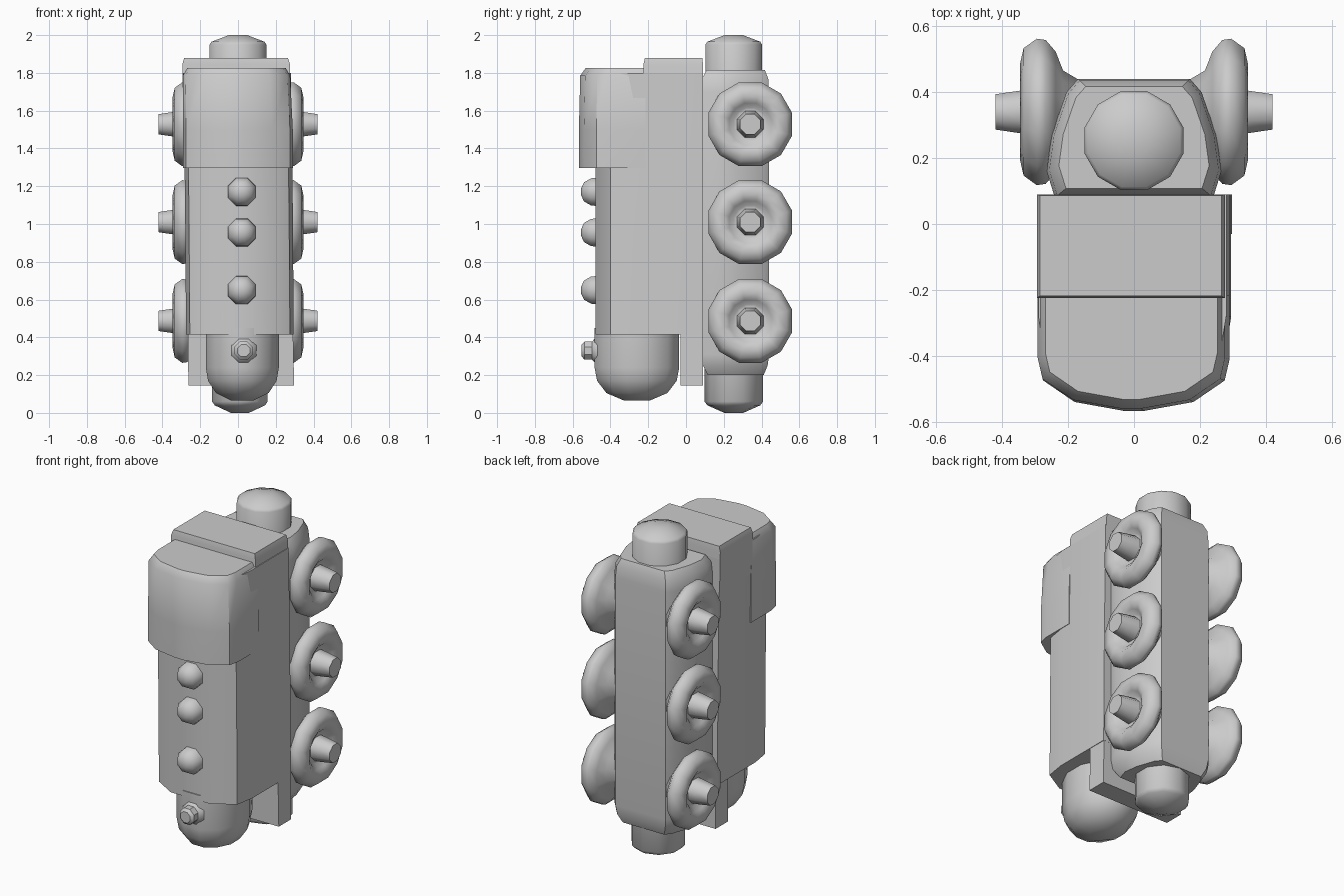
import bpy, bmesh, math
from mathutils import Vector

if "Cube" in bpy.data.objects:
    bpy.data.objects.remove(bpy.data.objects["Cube"])


def finish(name, bm, angle=38, bevel=0):
    bmesh.ops.remove_doubles(bm, verts=bm.verts, dist=1e-5)
    bmesh.ops.recalc_face_normals(bm, faces=bm.faces)
    me = bpy.data.meshes.new(name)
    bm.to_mesh(me)
    bm.free()
    me.shade_smooth()
    me.set_sharp_from_angle(angle=math.radians(angle))
    ob = bpy.data.objects.new(name, me)
    bpy.context.collection.objects.link(ob)
    if bevel:
        mod = ob.modifiers.new("soft_edges", 'BEVEL')
        mod.width, mod.segments = bevel, 2
        mod.limit_method, mod.angle_limit = 'ANGLE', math.radians(40)
    return ob


def skin(bm, rings):
    """Join equal-length vertex rings and cap both ends."""
    n = len(rings[0])
    for a, b in zip(rings, rings[1:]):
        for i in range(n):
            j = (i + 1) % n
            bm.faces.new((a[i], a[j], b[j], b[i]))
    bm.faces.new(rings[0][::-1])
    bm.faces.new(rings[-1])


def loft(name, half, levels, centre=(0, 0), bevel=0):
    """Mirrored half outline stacked at levels of (z, scale, x offset)."""
    outline = half + [(-x, y) for x, y in reversed(half)]
    cx, cy = centre
    bm = bmesh.new()
    skin(bm, [[bm.verts.new((cx + (x - cx) * s + dx, cy + (y - cy) * s, z))
               for x, y in outline] for z, s, dx in levels])
    return finish(name, bm, bevel=bevel)


def lathe(name, profile, origin, axis, sides, stretch=(1, 1), angle=42):
    """Turn (radius, distance) points round an axis direction."""
    d = Vector(axis)
    u = Vector((0, 1, 0)) if abs(d.x) > .5 else Vector((1, 0, 0))
    v = d.cross(u)
    bm = bmesh.new()
    rings = []
    for r, h in profile:
        rings.append([])
        for i in range(sides):
            t = math.tau * (i + .5) / sides
            rings[-1].append(bm.verts.new(
                Vector(origin) + d * h + u * (r * stretch[0] * math.cos(t))
                + v * (r * stretch[1] * math.sin(t))))
    skin(bm, rings)
    return finish(name, bm, angle)


# main casing, leaning very slightly sideways
loft("main_casing",
     [(.13, -.478), (.265, -.40), (.285, -.28), (.285, .09)],
     [(.415, 1, .01), (1.1, 1, .005), (1.80, 1, -.005)])

# raised rear half of the roof
loft("roof_step", [(.285, -.225), (.285, .09)],
     [(1.6, 1, -.005), (1.845, 1, -.01), (1.878, .965, -.01)], (0, -.02))

# overhanging front hood
loft("front_hood",
     [(.03, -.567), (.18, -.54), (.275, -.475), (.29, -.41), (.29, -.215)],
     [(1.297, 1, 0), (1.5, 1, 0), (1.785, .98, -.008), (1.825, .90, -.008)],
     (0, -.215))

# thin back plate that hangs below the casing
loft("back_plate", [(.28, -.03), (.28, .09)],
     [(.145, 1, .017), (.55, .99, .012)])

# rounded hopper below the casing
lathe("lower_hopper",
      [(1, .45), (1, .24), (.94, .17), (.72, .105), (.3, .065)],
      (.023, -.26, 0), (0, 0, 1), 12, (.2, .232), 50)

# rear column with softened ends
loft("rear_column",
     [(.17, .44), (.205, .40), (.25, .27), (.265, .16), (.24, .08)],
     [(.20, .82, 0), (.25, .95, 0), (.31, 1, 0),
      (1.70, 1, 0), (1.77, .97, 0), (1.815, .86, 0)], (0, .28))

# necks at both ends of the rear column
lathe("top_neck",
      [(.155, 1.6), (.155, 1.95), (.145, 1.965), (.05, 2.0)],
      (0, .253, 0), (0, 0, 1), 12)
lathe("bottom_neck",
      [(.05, .0), (.14, .04), (.155, .06), (.155, .4)],
      (.01, .253, 0), (0, 0, 1), 10)

# three dished wheels with hubs on each side
wheel = [(.09, .15), (.13, .215), (.19, .238), (.226, .268), (.230, .295),
         (.20, .335), (.15, .346), (.115, .325), (.09, .30), (.075, .30)]
hub = [(.078, .27), (.070, .345), (.058, .42)]
for side, label in ((-1, "left"), (1, "right")):
    for k, z in enumerate((.487, 1.01, 1.528)):
        at, ax = (0, .34, z), (side, 0, 0)
        lathe(f"{label}_wheel_{k + 1}", wheel, at, ax, 12, angle=60)
        lathe(f"{label}_hub_{k + 1}", hub, at, ax, 8, angle=50)

# knobs down the front
for k, z in enumerate((.65, .955, 1.17)):
    lathe(f"front_knob_{k + 1}",
          [(.082, -.02), (.078, .03), (.055, .068), (.02, .083)],
          (.02, -.472, z), (0, -1, 0), 8, angle=60)

# small spout on the hopper
lathe("spout", [(.085, -.02), (.07, .035), (.052, .05), (.052, .09), (.035, .105)],
      (.03, -.447, .33), (0, -1, 0), 8)
